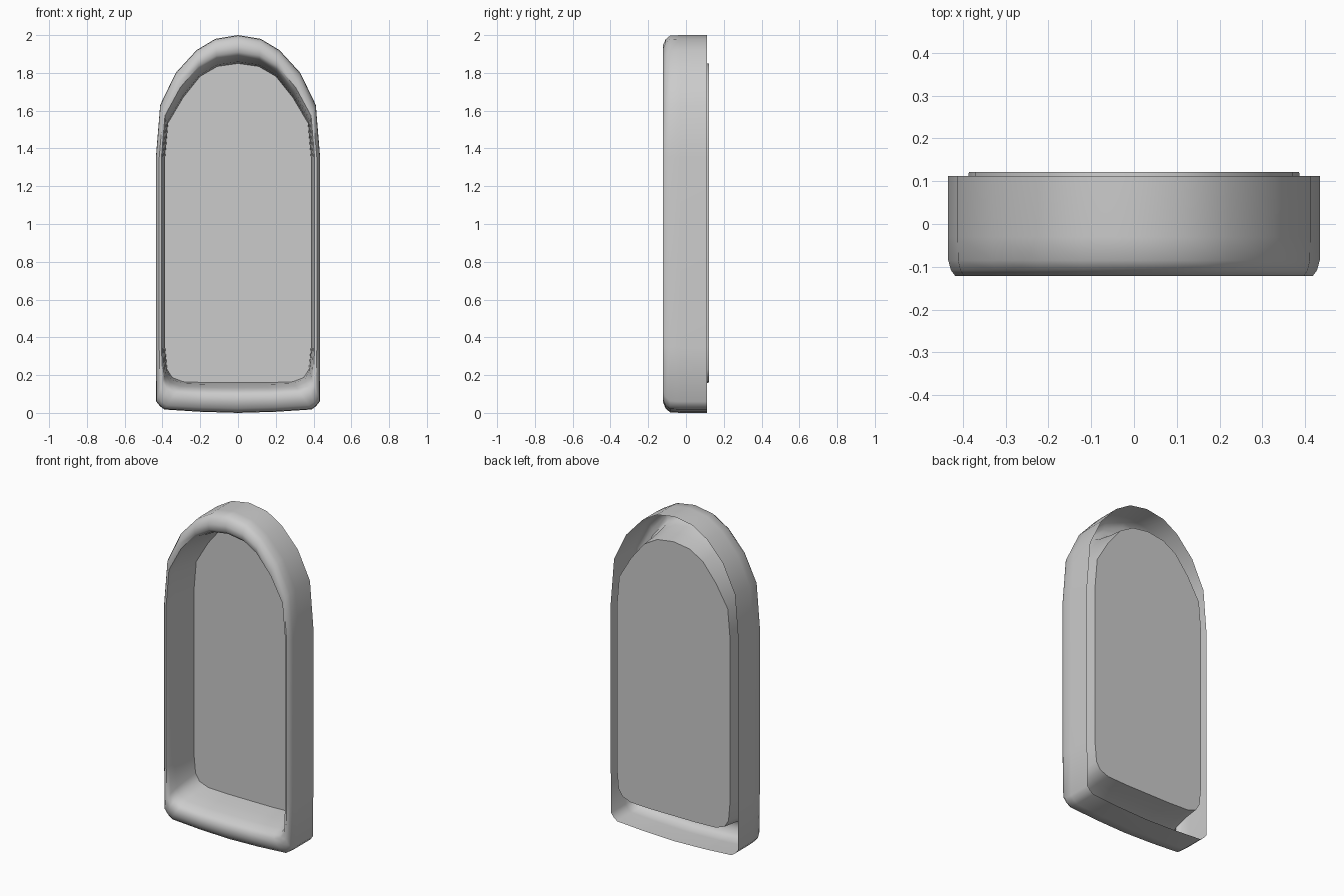
import bpy
import math
from mathutils import Vector

if "Cube" in bpy.data.objects:
    bpy.data.objects.remove(bpy.data.objects["Cube"])

# Right half of the matched outer and inner outlines (x, z), top to bottom
OUTER = [(0, 2.0), (0.12, 1.98), (0.22, 1.92), (0.33, 1.80), (0.412, 1.63), (0.435, 1.35),
         (0.435, 0.35), (0.433, 0.06), (0.413, 0.035), (0.39, 0.018), (0.2, 0.006), (0, 0.0)]
INNER = [(0, 1.85), (0.11, 1.834), (0.20, 1.782), (0.29, 1.67), (0.37, 1.535), (0.386, 1.35),
         (0.386, 0.35), (0.375, 0.23), (0.348, 0.187), (0.29, 0.165), (0.15, 0.16), (0, 0.16)]

# Rim cross-section: (blend from outer to inner outline, y)
SECTION = [(0, 0.112), (0, -0.03), (0.02, -0.085), (0.15, -0.108), (0.36, -0.122),
           (0.60, -0.120), (0.74, -0.098), (0.84, -0.05), (0.94, 0.03), (1, 0.122)]


def full_loop(half):
    return half + [(-x, z) for x, z in half[-2:0:-1]]


def make_object(name, verts, faces):
    mesh = bpy.data.meshes.new(name)
    mesh.from_pydata(verts, [], faces)
    mesh.update()
    obj = bpy.data.objects.new(name, mesh)
    bpy.context.collection.objects.link(obj)
    return obj


outer, inner = full_loop(OUTER), full_loop(INNER)
n = len(outer)

# Rolled arch frame, a shell open at the back
verts = []
for t, y in SECTION:
    for a, b in zip(outer, inner):
        p = Vector(a).lerp(Vector(b), t)
        verts.append((p.x, y, p.y))
faces = [(r * n + i, r * n + (i + 1) % n, (r + 1) * n + (i + 1) % n, (r + 1) * n + i)
         for r in range(len(SECTION) - 1) for i in range(n)]
frame = make_object("arch_frame", verts, faces)
# Outward normals: the top outer face must point up
if frame.data.polygons[0].normal.z < 0:
    frame.data.flip_normals()

# Flat panel closing the recess
panel = make_object("back_panel", [(x, 0.122, z) for x, z in inner], [tuple(range(n))])
if panel.data.polygons[0].normal.y > 0:
    panel.data.flip_normals()

# Smooth shading on the rolled rim
bpy.ops.object.select_all(action='DESELECT')
frame.select_set(True)
bpy.context.view_layer.objects.active = frame
bpy.ops.object.shade_smooth_by_angle(angle=math.radians(50))
